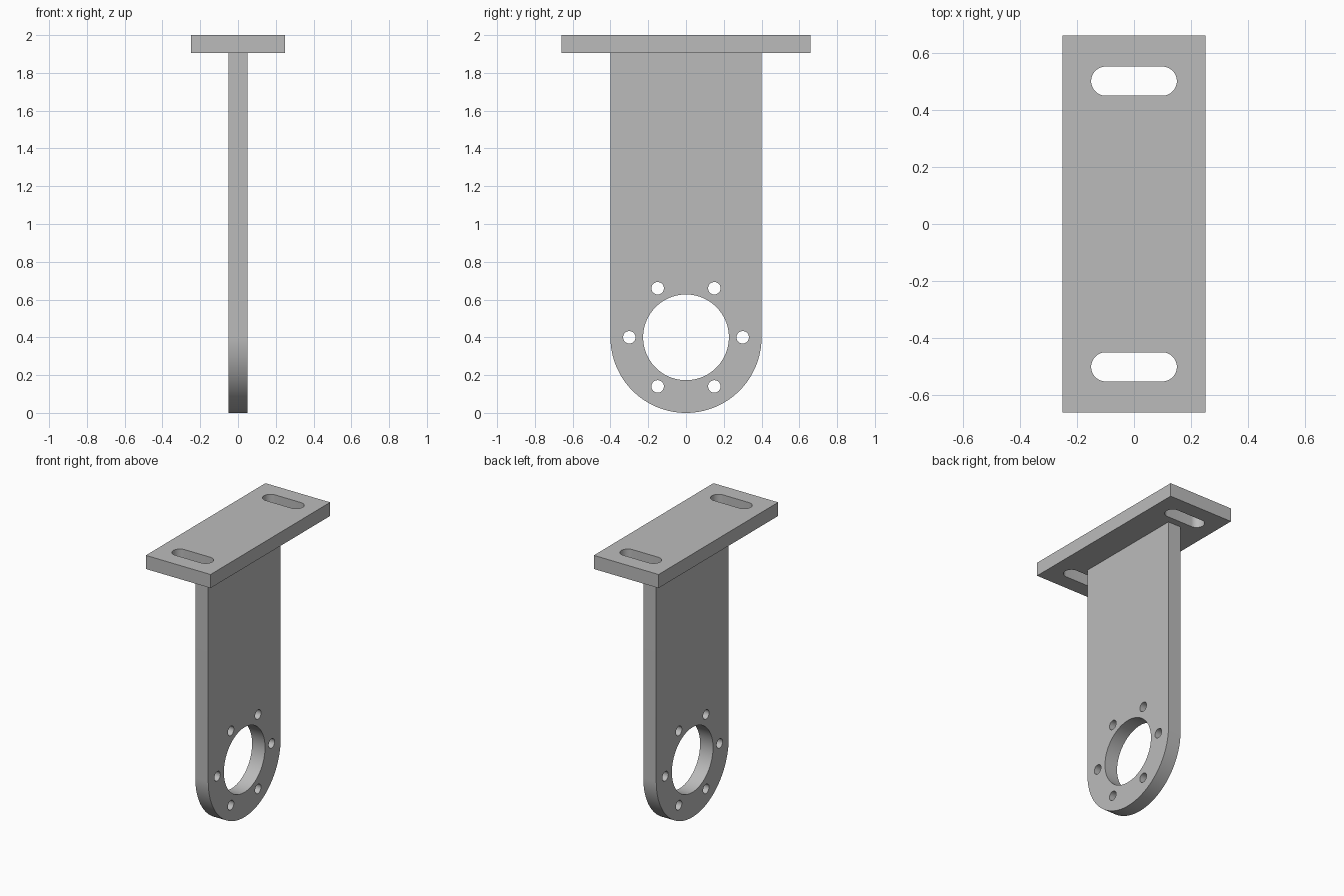
import bpy, bmesh
from math import sin, cos, pi, radians
from mathutils import Matrix

cube = bpy.data.objects.get("Cube")
if cube:
    bpy.data.objects.remove(cube, do_unlink=True)

# One plain grey metal
metal = bpy.data.materials.new("grey_metal")
metal.use_nodes = True
grey = (0.5, 0.5, 0.5, 1)
metal.diffuse_color = grey
metal.node_tree.nodes["Principled BSDF"].inputs["Base Color"].default_value = grey

HEIGHT, THICK = 2.0, 0.095
RADIUS = 0.4


def arc(cx, cy, r, start, end, steps):
    angles = [radians(start + (end - start) * i / steps) for i in range(steps + 1)]
    return [(cx + r * cos(a), cy + r * sin(a)) for a in angles]


def circle(cx, cy, r, steps=64):
    return arc(cx, cy, r, 0, 360, steps)[:-1]


def slot(cx, cy, half_length, r):
    run = half_length - r
    return arc(cx + run, cy, r, -90, 90, 24) + arc(cx - run, cy, r, 90, 270, 24)


def sheet(name, outlines, thickness, matrix):
    """Extrude a flat outline with holes into a plate."""
    curve = bpy.data.curves.new(name + "_profile", 'CURVE')
    curve.dimensions = '2D'
    curve.fill_mode = 'BOTH'
    curve.extrude = thickness / 2
    for outline in outlines:
        spline = curve.splines.new('POLY')
        spline.points.add(len(outline) - 1)
        for point, (x, y) in zip(spline.points, outline):
            point.co = (x, y, 0, 1)
        spline.use_cyclic_u = True
    helper = bpy.data.objects.new(name + "_profile", curve)
    bpy.context.collection.objects.link(helper)
    graph = bpy.context.evaluated_depsgraph_get()
    mesh = bpy.data.meshes.new_from_object(helper.evaluated_get(graph))
    bpy.data.objects.remove(helper, do_unlink=True)
    bpy.data.curves.remove(curve)

    # Weld the caps to the walls and merge the flat triangles
    bm = bmesh.new()
    bm.from_mesh(mesh)
    bmesh.ops.remove_doubles(bm, verts=bm.verts, dist=1e-5)
    bmesh.ops.recalc_face_normals(bm, faces=bm.faces)
    bm.to_mesh(mesh)
    bm.free()
    mesh.transform(matrix)
    mesh.name = name
    mesh.materials.clear()
    mesh.materials.append(metal)
    obj = bpy.data.objects.new(name, mesh)
    bpy.context.collection.objects.link(obj)
    bpy.ops.object.select_all(action='DESELECT')
    obj.select_set(True)
    bpy.context.view_layer.objects.active = obj
    bpy.ops.object.shade_smooth_by_angle(angle=radians(30))
    return obj


# Mounting plate with two slots
plate = [(-0.25, -0.66), (0.25, -0.66), (0.25, 0.66), (-0.25, 0.66)]
slots = [slot(0, side * 0.5, 0.15, 0.051) for side in (-1, 1)]
sheet("mounting_plate", [plate] + slots, THICK,
      Matrix.Translation((0, 0, HEIGHT - THICK / 2)))

# Upright web with a rounded end, a large bore and a ring of bolt holes
top = HEIGHT - THICK
web = arc(0, RADIUS, RADIUS, 180, 360, 64) + [(RADIUS, top), (-RADIUS, top)]
bore = circle(0, RADIUS, 0.227, 96)
bolts = [circle(0.3 * cos(i * pi / 3), RADIUS + 0.3 * sin(i * pi / 3), 0.033, 32)
         for i in range(6)]
upright = Matrix(((0, 0, 1, 0), (1, 0, 0, 0), (0, 1, 0, 0), (0, 0, 0, 1)))
sheet("upright_web", [web, bore] + bolts, 0.1, upright)
